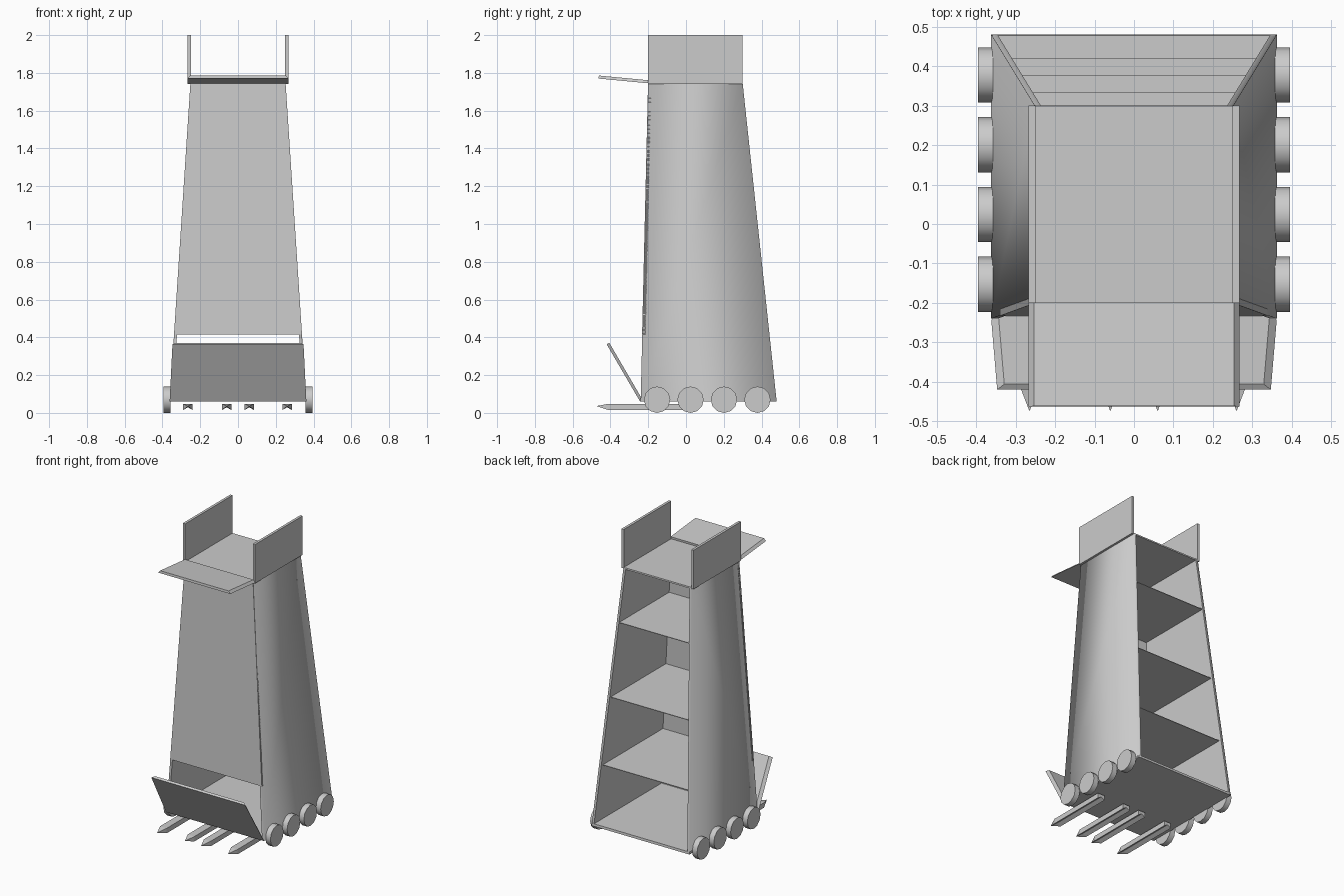
import bpy, bmesh, math
from mathutils import Vector

if "Cube" in bpy.data.objects:
    bpy.data.objects.remove(bpy.data.objects["Cube"])

Z0, Z1 = 0.06, 1.745
T = 0.016


def lerp(a, b, z):
    return a + (b - a) * (z - Z0) / (Z1 - Z0)


def half_width(z):
    return lerp(0.362, 0.252, z)


def front_y(z):
    return lerp(-0.24, -0.20, z)


def back_y(z):
    return lerp(0.48, 0.30, z)


def loft(name, ring_a, ring_b, smooth_sides=()):
    """Solid between two rings with the same number of points."""
    bm = bmesh.new()
    a = [bm.verts.new(p) for p in ring_a]
    b = [bm.verts.new(p) for p in ring_b]
    n = len(a)
    bm.faces.new(a)
    bm.faces.new(b)
    for i in range(n):
        j = (i + 1) % n
        f = bm.faces.new((a[i], a[j], b[j], b[i]))
        f.smooth = i in smooth_sides
    bmesh.ops.recalc_face_normals(bm, faces=bm.faces)
    me = bpy.data.meshes.new(name)
    bm.to_mesh(me)
    bm.free()
    ob = bpy.data.objects.new(name, me)
    bpy.context.collection.objects.link(ob)
    return ob


def rect(x0, x1, y0, y1, z):
    return [(x0, y0, z), (x1, y0, z), (x1, y1, z), (x0, y1, z)]


# leaning side walls (outer and edge faces smooth)
for s, side in ((1, "right"), (-1, "left")):
    rings = [rect(s * (half_width(z) - T), s * half_width(z), front_y(z), back_y(z), z)
             for z in (Z0, Z1)]
    loft(side + "_wall", *rings, smooth_sides=(0, 1, 2))
    # parapet on top
    loft(side + "_parapet", rect(s * 0.25, s * 0.267, -0.20, 0.30, 1.74),
         rect(s * 0.25, s * 0.267, -0.20, 0.30, 2.0))

# front panel above the doorway
rings = []
for z in (0.415, Z1):
    w = half_width(z)
    rings.append(rect(-w, w, front_y(z) - 0.001, front_y(z) + T, z))
loft("front_panel", *rings)

# base slab and top deck
for name, za, zb in (("base_floor", Z0, Z0 + T), ("top_deck", Z1 - 0.008, Z1 + 0.002)):
    loft(name, *[rect(-half_width(z), half_width(z), front_y(z), back_y(z), z)
                 for z in (za, zb)])

# inner floors
for i, (z, back) in enumerate(((0.455, 0.42), (0.90, 0.378), (1.39, 0.334))):
    w = half_width(z) - T
    loft(f"inner_floor_{i + 1}", rect(-w, w, front_y(z), back, z - 0.004),
         rect(-w, w, front_y(z), back, z))


# hinged ramps: outer face with a slightly inset inner face
def ramp(name, hinge, tip, w0, w1, thick, inset):
    h, t = Vector((0, *hinge)), Vector((0, *tip))
    d = (t - h).normalized()
    n = Vector((0, -d.z, d.y))
    if n.z < 0:
        n = -n
    x = Vector((1, 0, 0))
    outer = [h - x * w0, h + x * w0, t + x * w1, t - x * w1]
    hi, ti = h + n * thick, t + n * thick
    a, b = w0 - inset, w1 - inset
    inner = [hi - x * a, hi + x * a, ti + x * b, ti - x * b]
    loft(name, outer, inner)


ramp("lower_ramp", (-0.243, 0.06), (-0.42, 0.363), 0.362, 0.347, 0.016, 0.018)
ramp("drawbridge", (-0.20, 1.745), (-0.463, 1.77), 0.267, 0.267, 0.016, 0.014)

# wheels
for s, side in ((1, "right"), (-1, "left")):
    for i in range(4):
        bpy.ops.mesh.primitive_cylinder_add(
            vertices=12, radius=0.07, depth=0.037,
            location=(s * 0.3765, -0.153 + i * 0.177, 0.07),
            rotation=(0, math.pi / 2, 0))
        bpy.context.object.name = f"{side}_wheel_{i + 1}"
        bpy.ops.object.shade_smooth_by_angle(angle=math.radians(40))

# pointed ram stakes under the base
section = [(-0.025, 0.048), (0.025, 0.048), (0.025, 0.015), (0, 0.03), (-0.025, 0.015)]
for i, cx in enumerate((-0.265, -0.06, 0.06, 0.26)):
    ob = loft(f"stake_{i + 1}", [(cx + x, 0.0, z) for x, z in section],
              [(cx + x, -0.41, z) for x, z in section])
    bm = bmesh.new()
    bm.from_mesh(ob.data)
    bm.faces.ensure_lookup_table()
    end = min(bm.faces, key=lambda f: f.calc_center_median().y)
    tip = bmesh.ops.poke(bm, faces=[end])["verts"][0]
    tip.co = (cx, -0.475, 0.036)
    bm.to_mesh(ob.data)
    bm.free()
